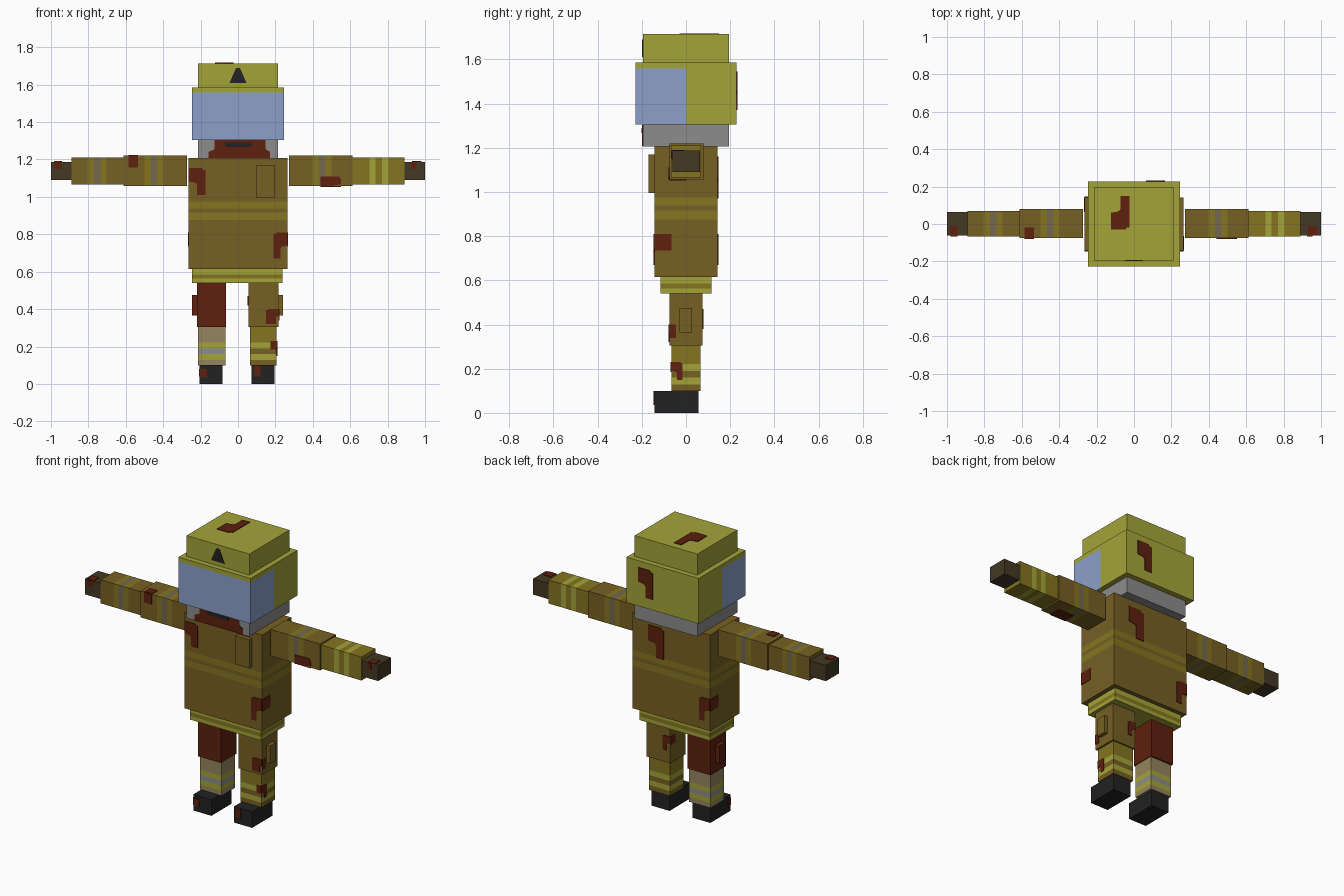
import bpy, bmesh
from mathutils import Vector

if "Cube" in bpy.data.objects:
    bpy.data.objects.remove(bpy.data.objects["Cube"])

# ---- palette (sRGB bytes turned into linear values) ----
PALETTE = {
    "helmet_yellow": (164, 164, 57), "visor_blue": (140, 160, 203),
    "mask_grey": (140, 140, 140), "coat_brown": (119, 96, 36),
    "stain_red": (94, 32, 14), "dull_gold": (133, 117, 33),
    "glove_brown": (68, 56, 36), "boot_black": (34, 34, 35),
    "cloth_tan": (149, 133, 94), "tape_taupe": (116, 103, 80),
}


def linear(c):
    c /= 255
    return c / 12.92 if c <= 0.04045 else ((c + 0.055) / 1.055) ** 2.4


MATS = {}
for key, rgb in PALETTE.items():
    MATS[key] = bpy.data.materials.new(key)
    MATS[key].diffuse_color = (*[linear(c) for c in rgb], 1)


def finish(name, bm, mats):
    bmesh.ops.recalc_face_normals(bm, faces=bm.faces)
    mesh = bpy.data.meshes.new(name)
    bm.to_mesh(mesh)
    bm.free()
    for m in mats:
        mesh.materials.append(MATS[m])
    obj = bpy.data.objects.new(name, mesh)
    bpy.context.collection.objects.link(obj)
    return obj


def box(name, x, y, z, mat, axis=2, bands=(), rule=None, cuts=()):
    """Box from ranges; bands are (low, high, colour) rings along one axis."""
    bm = bmesh.new()
    bmesh.ops.create_cube(bm, size=1)
    for v in bm.verts:
        v.co = [r[0] + (c + 0.5) * (r[1] - r[0]) for r, c in zip((x, y, z), v.co)]
    planes = list(cuts) + [(axis, e) for b in bands for e in b[:2]]
    for ax, pos in planes:
        no = Vector((0, 0, 0))
        no[ax] = 1
        bmesh.ops.bisect_plane(bm, geom=bm.verts[:] + bm.edges[:] + bm.faces[:],
                               plane_co=no * pos, plane_no=no, dist=1e-5)
    bm.normal_update()
    mats = [mat]
    for f in bm.faces:
        c = f.calc_center_median()
        pick = mat
        for lo, hi, m in bands:
            if lo < c[axis] < hi:
                pick = m
        if rule:
            pick = rule(c, f.normal) or pick
        if pick not in mats:
            mats.append(pick)
        f.material_index = mats.index(pick)
    return finish(name, bm, mats)


def plate(name, axis, at, pts, mat, t=0.004):
    """Thin outline plate lying on the plane axis = at, thickened by t."""
    bm = bmesh.new()
    vs = []
    for u, v in pts:
        co = [u, v]
        co.insert(axis, at)
        vs.append(bm.verts.new(co))
    ext = bmesh.ops.extrude_face_region(bm, geom=[bm.faces.new(vs)])
    for g in ext["geom"]:
        if isinstance(g, bmesh.types.BMVert):
            g.co[axis] += t
    return finish(name, bm, [mat])


BLOT = [(0, 1), (.8, 1), (.85, .93), (1, .93), (1, 0), (.5, 0), (.5, .4), (.4, .46), (0, .5)]
RECT = [(0, 0), (1, 0), (1, 1), (0, 1)]


def stain(name, axis, at, u, v, shape=RECT, t=0.004, mat="stain_red"):
    pts = [(u[0] + a * (u[1] - u[0]), v[0] + b * (v[1] - v[0])) for a, b in shape]
    plate(name, axis, at, pts, mat, t)


# ---- head, mask and helmet ----
box("head", (-.214, .214), (-.195, .195), (1.205, 1.714), "mask_grey",
    bands=[(1.305, 1.714, "helmet_yellow")],
    rule=lambda c, n: "helmet_yellow" if n.z > .5 else None)
box("helmet", (-.246, .246), (-.228, .228), (1.305, 1.585), "helmet_yellow",
    cuts=[(1, 0), (2, 1.558)],
    rule=lambda c, n: "visor_blue" if c.y < -.01 and c.z < 1.558 and abs(n.z) < .5 else None)
plate("helmet_badge", 1, -.195, [(-.045, 1.61), (.045, 1.61), (.01, 1.69), (-.01, 1.69)],
      "boot_black", -.004)
plate("mask_stain", 1, -.195, [(-.157, 1.207), (.172, 1.207), (.172, 1.24), (.148, 1.255),
      (.148, 1.304), (-.125, 1.304), (-.125, 1.255), (-.157, 1.24)], "stain_red", -.004)
stain("mask_slot", 1, -.199, (-.07, .073), (1.267, 1.29), t=-.003, mat="boot_black")

# ---- coat ----
box("torso", (-.264, .264), (-.142, .142), (.615, 1.208), "coat_brown",
    bands=[(.876, .917, "dull_gold"), (.938, .975, "dull_gold")])
box("chest_pocket", (.10, .196), (-.17, -.14), (.995, 1.17), "coat_brown")
box("coat_hem", (-.245, .237), (-.116, .116), (.54, .615), "helmet_yellow",
    bands=[(.563, .586, "dull_gold")])

# ---- arms: stripes mirrored, colours differ on each side ----
SIDES = {
    "left": (-1, "coat_brown", "dull_gold", "tape_taupe"),
    "right": (1, "dull_gold", "helmet_yellow", "dull_gold"),
}


def span(s, a, b):
    return (a, b) if s > 0 else (-b, -a)


def tape(s, a, outer, inner):
    return [(*span(s, a + i * .034, a + (i + 1) * .034), m)
            for i, m in enumerate((outer, inner, outer))]


for side, (s, base, outer, inner) in SIDES.items():
    box(side + "_upper_arm", span(s, .273, .613), (-.075, .079), (1.057, 1.22), "coat_brown",
        axis=0, bands=tape(s, .398, "dull_gold", "tape_taupe"))
    box(side + "_forearm", span(s, .613, .89), (-.067, .069), (1.066, 1.211), base,
        axis=0, bands=tape(s, .702, outer, inner))
    box(side + "_glove", span(s, .89, 1.0), (-.062, .064), (1.09, 1.187), "glove_brown")

# ---- legs ----
LEGS = {
    "left": ("stain_red", "cloth_tan", "mask_grey", (-.22, -.063), (-.214, -.067),
             (-.205, -.082), (-.247, -.215)),
    "right": ("coat_brown", "dull_gold", "coat_brown", (.055, .217), (.063, .206),
              (.073, .196), (.21, .24)),
}
for side, (thigh, shin, mid, tx, sx, fx, px) in LEGS.items():
    box(side + "_thigh", tx, (-.075, .075), (.305, .54), thigh)
    box(side + "_thigh_pocket", px, (-.03, .028), (.365, .475), thigh)
    box(side + "_shin", sx, (-.066, .066), (.098, .305), shin,
        bands=[(.19, .222, "helmet_yellow"), (.16, .19, mid), (.128, .16, "helmet_yellow"),
               (.1, .128, shin if side == "left" else mid)])
    box(side + "_boot", fx, (-.142, .056), (0, .1), "boot_black")

# ---- stains on the helmet and coat ----
stain("crown_stain", 2, 1.714, (-.123, -.024), (.15, -.03), [(a, 1 - b) for a, b in BLOT][::-1])
for o in [bpy.data.objects["crown_stain"]]:
    for v in o.data.vertices:      # wide end towards the front
        v.co.y = .12 - v.co.y
stain("helmet_back_stain", 1, .228, (.165, .065), (1.37, 1.545), BLOT)
stain("torso_back_stain", 1, .142, (.157, .05), (.97, 1.16), BLOT)
stain("chest_stain", 1, -.142, (-.264, -.175), (1.01, 1.155), BLOT, -.004)
for s, label in ((1, "front"), (-1, "back")):
    stain(label + "_coat_stain", 1, -.142 * s, (.264 * s, .19 * s), (.67, .81), BLOT, -.004 * s)
    stain(label + "_coat_stain_side", 0, .264 * s, (-.142 * s, -.065 * s), (.735, .81),
          t=.004 * s)

# ---- stains on the arms ----
stain("left_sleeve_stain_front", 1, -.075, (-.585, -.535), (1.157, 1.22), t=-.004)
stain("left_sleeve_stain_top", 2, 1.22, (-.585, -.535), (-.075, -.02))
stain("right_sleeve_stain_front", 1, -.075, (.44, .55), (1.11, 1.057),
      [(0, 1), (0, 0), (.9, 0), (1, .3), (1, .8), (.5, 1)], -.004)
stain("right_sleeve_stain_bottom", 2, 1.057, (.44, .55), (-.075, 0), t=-.004)
stain("left_glove_stain_front", 1, -.062, (-.98, -.945), (1.15, 1.187), t=-.004)
stain("left_glove_stain_top", 2, 1.187, (-.985, -.94), (-.062, -.01))
stain("right_glove_stain_front", 1, -.062, (.925, .955), (1.15, 1.187), t=-.004)
stain("right_glove_stain_top", 2, 1.187, (.93, .98), (-.062, -.01))

# ---- stains on the right leg and boots ----
stain("thigh_stain_front", 1, -.075, (.217, .15), (.32, .4), BLOT[:5] + [(.2, 0), (.2, .5), (0, .5)], -.004)
stain("thigh_stain_side", 0, .217, (-.075, -.045), (.338, .4))
stain("thigh_stain_back", 1, .075, (.055, .105), (.38, .47), BLOT)
stain("thigh_stain_inner", 0, .055, (.03, .075), (.42, .47), t=-.004)
stain("shin_stain_front", 1, -.066, (.175, .206), (.185, .23), t=-.004)
stain("shin_stain_side", 0, .206, (-.066, -.015), (.15, .23), BLOT)
stain("right_boot_stain", 1, -.142, (.085, .12), (.04, .099), t=-.004)
stain("left_boot_stain", 1, -.142, (-.205, -.165), (.035, .08), t=-.004)
stain("left_boot_stain_side", 0, -.205, (-.142, -.115), (.04, .08), t=-.004)

for m in bpy.data.materials:
    if m.users and not m.is_grease_pencil:
        m.use_nodes = True
        m.node_tree.nodes["Principled BSDF"].inputs["Base Color"].default_value = m.diffuse_color
